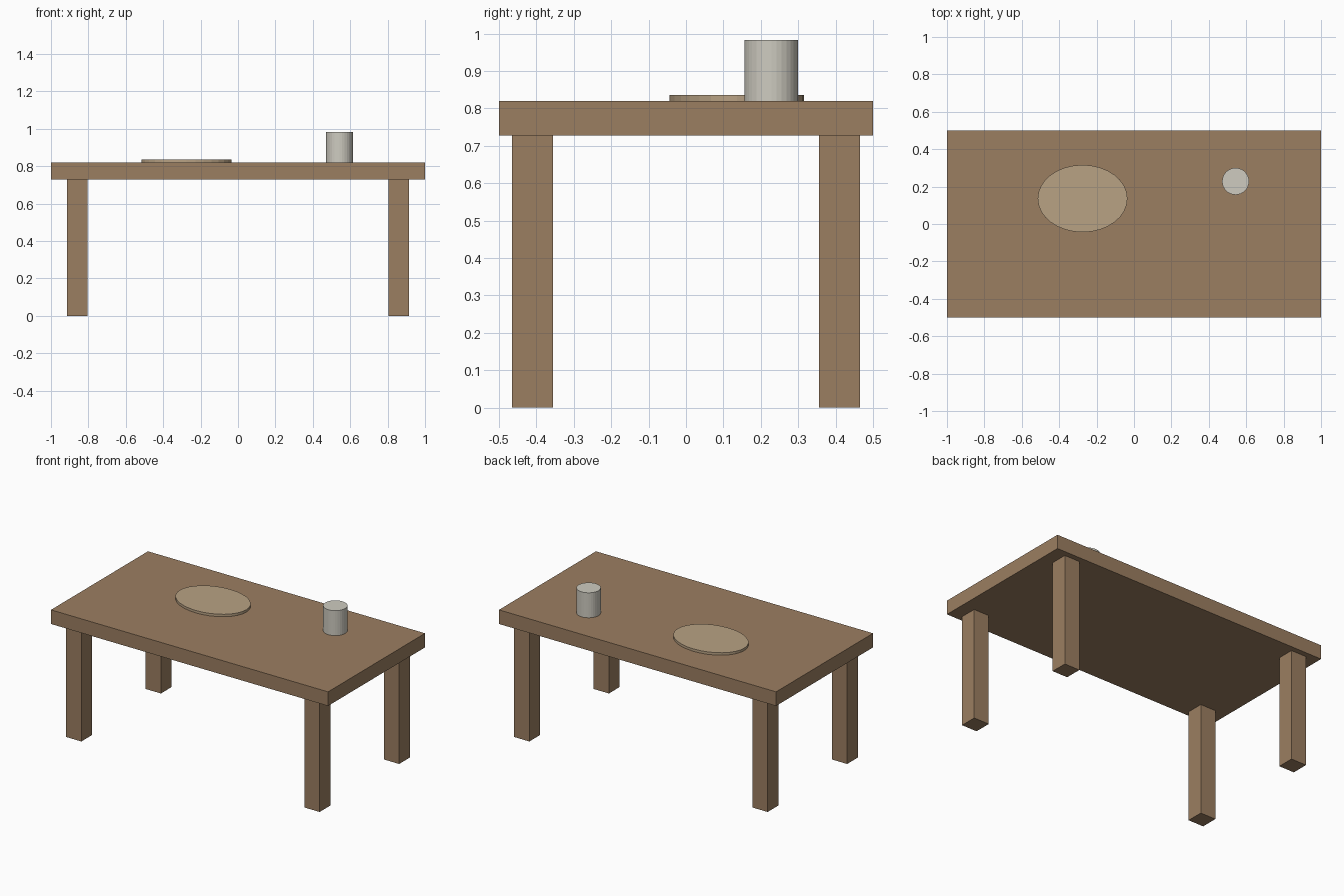
import bpy

if "Cube" in bpy.data.objects:
    bpy.data.objects.remove(bpy.data.objects["Cube"])


def material(name, color):
    m = bpy.data.materials.new(name)
    m.diffuse_color = (*color, 1.0)
    m.use_nodes = True
    m.node_tree.nodes["Principled BSDF"].inputs["Base Color"].default_value = m.diffuse_color
    return m


wood = material("wood", (0.33, 0.21, 0.12))
tan = material("tan", (0.48, 0.36, 0.23))
cream = material("cream", (0.62, 0.60, 0.53))


def finish(name, scale, mat):
    ob = bpy.context.object
    ob.name = name
    ob.scale = scale
    bpy.ops.object.transform_apply(location=False, rotation=False, scale=True)
    ob.data.materials.append(mat)
    return ob


def box(name, center, size, mat):
    bpy.ops.mesh.primitive_cube_add(size=1, location=center)
    return finish(name, size, mat)


def disc(name, x, y, z0, z1, rx, ry, mat):
    bpy.ops.mesh.primitive_cylinder_add(vertices=32, radius=1, depth=1,
                                        location=(x, y, (z0 + z1) / 2))
    return finish(name, (rx, ry, z1 - z0), mat)


TOP, UNDER = 0.82, 0.728

# Table top
box("table_top", (0, 0, (TOP + UNDER) / 2), (2, 1, TOP - UNDER), wood)

# Four square legs
for side, sx in (("left", -1), ("right", 1)):
    for end, sy in (("front", -1), ("back", 1)):
        box(f"{end}_{side}_leg", (sx * 0.86, sy * 0.41, UNDER / 2),
            (0.11, 0.11, UNDER), wood)

# Oval plate and cup resting on the top
disc("oval_plate", -0.275, 0.136, TOP, 0.836, 0.24, 0.18, tan)
disc("cup", 0.543, 0.228, TOP, 0.983, 0.072, 0.072, cream)
